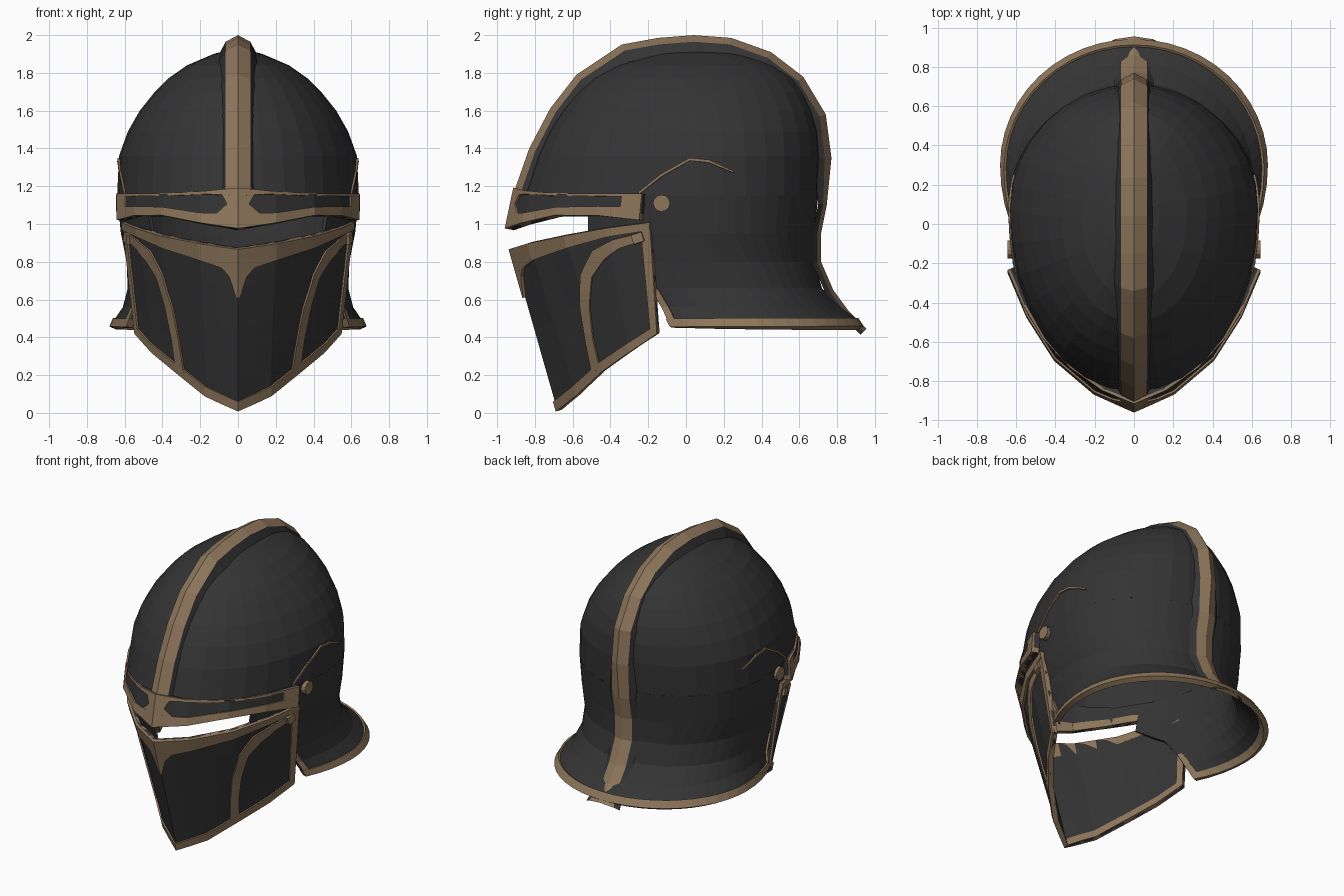
import bpy, bmesh, math
from mathutils import Vector

if "Cube" in bpy.data.objects:
    bpy.data.objects.remove(bpy.data.objects["Cube"])


def material(name, rgb):
    m = bpy.data.materials.new(name)
    m.diffuse_color = (*rgb, 1)
    m.use_nodes = True
    m.node_tree.nodes["Principled BSDF"].inputs["Base Color"].default_value = m.diffuse_color
    return m


DARK = material("dark steel", (0.034, 0.034, 0.035))
TAN = material("bronze trim", (0.27, 0.182, 0.105))


def lerp_table(rows, k):
    """Piecewise-linear lookup on the first column."""
    k = min(max(k, rows[0][0]), rows[-1][0])
    for a, b in zip(rows, rows[1:]):
        if k <= b[0]:
            f = (k - a[0]) / (b[0] - a[0])
            return [p + (q - p) * f for p, q in zip(a[1:], b[1:])]


def finish(name, verts, faces, mats, thick=0, mat_ids=None):
    """Half mesh on +x, turned outward, mirrored, then thickened inward."""
    me = bpy.data.meshes.new(name)
    me.from_pydata(verts, [], faces)
    for m in mats:
        me.materials.append(m)
    if mat_ids:
        for p, i in zip(me.polygons, mat_ids):
            p.material_index = i
    bm = bmesh.new()
    bm.from_mesh(me)
    bm.normal_update()
    s = 0
    for f in bm.faces:
        c = f.calc_center_median()
        s += f.normal.dot(Vector((c.x, c.y - 0.05, 0))) * f.calc_area()
    if s < 0:
        bmesh.ops.reverse_faces(bm, faces=bm.faces[:])
    bm.to_mesh(me)
    bm.free()
    ob = bpy.data.objects.new(name, me)
    bpy.context.collection.objects.link(ob)
    mir = ob.modifiers.new("mirror", "MIRROR")
    mir.merge_threshold = 0.0005
    if thick:
        sol = ob.modifiers.new("thickness", "SOLIDIFY")
        sol.thickness = thick
        sol.offset = -1
    return ob


def grid_faces(rows, cols):
    return [(r * cols + c, r * cols + c + 1, (r + 1) * cols + c + 1, (r + 1) * cols + c)
            for r in range(rows - 1) for c in range(cols - 1)]


def raised(surf, a, b, off):
    """Point on a surface pushed outward by off."""
    e = 0.002
    p = surf(a, b)
    n = (surf(a + e, b) - surf(a - e, b)).cross(surf(a, b + e) - surf(a, b - e))
    if n.dot(Vector((p.x, p.y - 0.05, 0))) < 0:
        n.negate()
    if p.x < 1e-4:
        n.x = 0
    return p + n.normalized() * off


def strip(name, surf, pairs, n=4, off=0.01, thick=0.014, mat=TAN):
    """Trim band between two edge lines, given as pairs of surface coordinates."""
    verts = []
    for i, (p, q) in enumerate(pairs):
        last = i == len(pairs) - 1
        p2, q2 = pairs[i] if last else pairs[i + 1]
        for k in range(1 if last else n):
            f = k / n
            for s, t in ((p, p2), (q, q2)):
                verts.append(raised(surf, s[0] + (t[0] - s[0]) * f, s[1] + (t[1] - s[1]) * f, off))
    return finish(name, verts, grid_faces(len(verts) // 2, 2), [mat], thick)


# Skull slices: height, front y, back y, half width, y of widest point
SKULL = [(.455, -.46, .93, .67, .30), (.50, -.50, .90, .65, .28), (.56, -.55, .82, .61, .22),
         (.66, -.65, .72, .585, .15), (.80, -.75, .68, .59, .10), (.95, -.82, .68, .62, .10),
         (1.15, -.86, .70, .64, .08), (1.36, -.79, .71, .63, .07), (1.49, -.73, .70, .583, .06),
         (1.60, -.66, .67, .52, .05), (1.70, -.575, .62, .44, .04), (1.77, -.50, .57, .37, .03),
         (1.84, -.38, .47, .27, .04), (1.90, -.20, .32, .13, .05), (1.93, 0, .10, .02, .05)]
# Front edge of the neck guard: height, y
NECK_EDGE = [(.455, -.08), (.62, -.16), (.80, -.30), (.95, -.52), (1.15, -.52)]


def skull(z, t):
    yf, yb, w, yc = lerp_table(SKULL, z)
    c = math.cos(t)
    return Vector((w * math.sin(t), yc - c * ((yc - yf) if c > 0 else (yb - yc)), z))


def angle_at(z, y):
    yf, yb, w, yc = lerp_table(SKULL, z)
    c = (yc - y) / ((yc - yf) if y < yc else (yb - yc))
    return math.acos(max(-1, min(1, c)))


def skull_zy(z, y):
    return skull(z, angle_at(z, y))


# Dome
N = 16
rows = [r[0] for r in SKULL if r[0] >= 1.15]
finish("skull_dome", [skull(z, math.pi * i / N) for z in rows for i in range(N + 1)],
       grid_faces(len(rows), N + 1), [DARK], 0.02)

# Neck guard with flared bottom
rows = [r[0] for r in SKULL if r[0] <= 1.15]
verts = []
for z in rows:
    t0 = angle_at(z, lerp_table(NECK_EDGE, z)[0])
    verts += [skull(z, t0 + (math.pi - t0) * i / N) for i in range(N + 1)]
finish("neck_guard", verts, grid_faces(len(rows), N + 1), [DARK], 0.02)

# Neck guard trim along the bottom and up the front corner
t0, t1 = angle_at(.455, -.08), angle_at(.50, -.105)
strip("neck_rim", skull, [((.455, t0), (.497, t1)), ((.455, math.pi), (.497, math.pi))],
      n=N, off=0.012, thick=0.036)
strip("neck_front_trim", skull_zy, [((.457, -.08), (.457, -.04)), ((.56, -.127), (.56, -.09)),
                                    ((.66, -.185), (.66, -.15))], off=0.01, thick=0.034)

# Crest ridge: profile in y, z, swept with a peaked section
CREST = [(-.93, 1.08), (-.90, 1.20), (-.83, 1.40), (-.72, 1.61), (-.58, 1.79), (-.34, 1.95),
         (-.15, 1.985), (.04, 2.0), (.24, 1.985), (.45, 1.91), (.62, 1.78), (.74, 1.58),
         (.77, 1.35), (.745, 1.10), (.715, .95), (.715, .80), (.78, .65), (.86, .54), (.955, .445)]
verts = []
for i, (y, z) in enumerate(CREST):
    a, b = CREST[max(i - 1, 0)], CREST[min(i + 1, len(CREST) - 1)]
    t = Vector((0, b[0] - a[0], b[1] - a[1])).normalized()
    n = Vector((0, -t.z, t.y))
    low = z < 1.2 and y > 0
    wide = .065 + (.03 if z < .5 else 0)
    for x, d in ((0, 0), (wide, .02 if low else .035), (wide + .035, .045 if low else .10)):
        verts.append(Vector((x, y, z)) - n * d)
ids = [0, 1] * (len(CREST) - 1)
finish("crest_ridge", verts, grid_faces(len(CREST), 3), [TAN, DARK], 0, ids)


def ruled(top, bottom):
    """Surface (u, v) between two edge lines: u front to side, v top to bottom."""
    knots = [[(i / (len(e) - 1), *p) for i, p in enumerate(e)] for e in (top, bottom)]

    def surf(u, v):
        return Vector(lerp_table(knots[0], u)).lerp(Vector(lerp_table(knots[1], u)), min(max(v, 0), 1))
    return surf


def plate(name, surf, thick, nu=8, nv=4):
    return finish(name, [surf(i / nu, j / nv) for j in range(nv + 1) for i in range(nu + 1)],
                  grid_faces(nv + 1, nu + 1), [DARK], thick)


# Brow guard above the eye slot
brow = ruled([(0, -.905, 1.19), (.2, -.82, 1.17), (.4, -.66, 1.16), (.54, -.45, 1.16), (.635, -.23, 1.16)],
             [(0, -.95, .975), (.2, -.86, 1.005), (.4, -.69, 1.045), (.54, -.47, 1.045), (.635, -.245, 1.02)])
plate("brow_guard", brow, 0.04)
strip("brow_lower_trim", brow, [((0, .62), (0, 1)), ((.25, .68), (.25, 1)), ((.5, .62), (.5, 1)),
                                ((.75, .58), (.75, 1)), ((1, .5), (1, 1))], thick=0.05)
strip("brow_upper_trim", brow, [((0, 0), (0, .2)), ((.2, 0), (.2, .1)), ((1, 0), (1, .12))])
strip("brow_end_trim", brow, [((.88, 0), (.88, 1)), ((1, 0), (1, 1))])
strip("brow_centre_trim", brow, [((0, 0), (.12, 0)), ((0, .4), (.07, .4)), ((0, .7), (.15, .7))])

# Face plate below the eye slot
face = ruled([(0, -.925, .87), (.2, -.83, .90), (.4, -.64, .94), (.53, -.42, .98), (.605, -.19, 1.01)],
             [(0, -.68, .01), (.17, -.58, .09), (.33, -.44, .22), (.45, -.30, .32), (.54, -.15, .42)])
plate("face_plate", face, 0.02)
strip("face_top_trim", face, [((0, 0), (0, .15)), ((.25, 0), (.25, .11)), ((.5, 0), (.5, .09)),
                              ((.75, 0), (.75, .07)), ((1, 0), (1, .07))], off=0.015, thick=0.035)
strip("face_centre_spike", face, [((0, .12), (.14, .1)), ((0, .19), (.05, .18)), ((0, .30), (.005, .30))],
      off=0.015, thick=0.02)
strip("face_bottom_trim", face, [((0, .94), (0, 1)), ((1, .92), (1, 1))], n=8, thick=0.034)
strip("face_rear_trim", face, [((.945, 0), (1, 0)), ((.945, 1), (1, 1))], thick=0.034)
strip("cheek_trim", face, [((.96, .08), (.96, .15)), ((.78, .10), (.80, .18)), ((.64, .15), (.70, .24)),
                           ((.53, .30), (.60, .34)), ((.47, .52), (.535, .54)),
                           ((.44, .75), (.50, .75)), ((.42, .96), (.49, .96))])

# Thin trim arc over the ear
strip("ear_arc", skull_zy, [((1.155, -.25), (1.17, -.25)), ((1.25, -.13), (1.266, -.13)),
                            ((1.335, .02), (1.35, .02)), ((1.325, .12), (1.34, .12)),
                            ((1.27, .25), (1.28, .25))], off=0.008)


# Pivot rivets and small hinge blocks on both sides
def tan_part(name, loc, rot, scale, cylinder):
    if cylinder:
        bpy.ops.mesh.primitive_cylinder_add(vertices=12, radius=1, depth=1)
    else:
        bpy.ops.mesh.primitive_cube_add(size=1)
    ob = bpy.context.object
    ob.name = name
    ob.location, ob.rotation_euler, ob.scale = loc, rot, scale
    ob.data.materials.append(TAN)


for side, label in ((1, "right"), (-1, "left")):
    tan_part("pivot_rivet_" + label, (side * .625, -.13, 1.11), (0, math.pi / 2, 0), (.045, .045, .04), True)
    tan_part("hinge_block_" + label, (side * .575, -.25, .925), (.3, 0, side * -.3), (.05, .06, .05), False)
